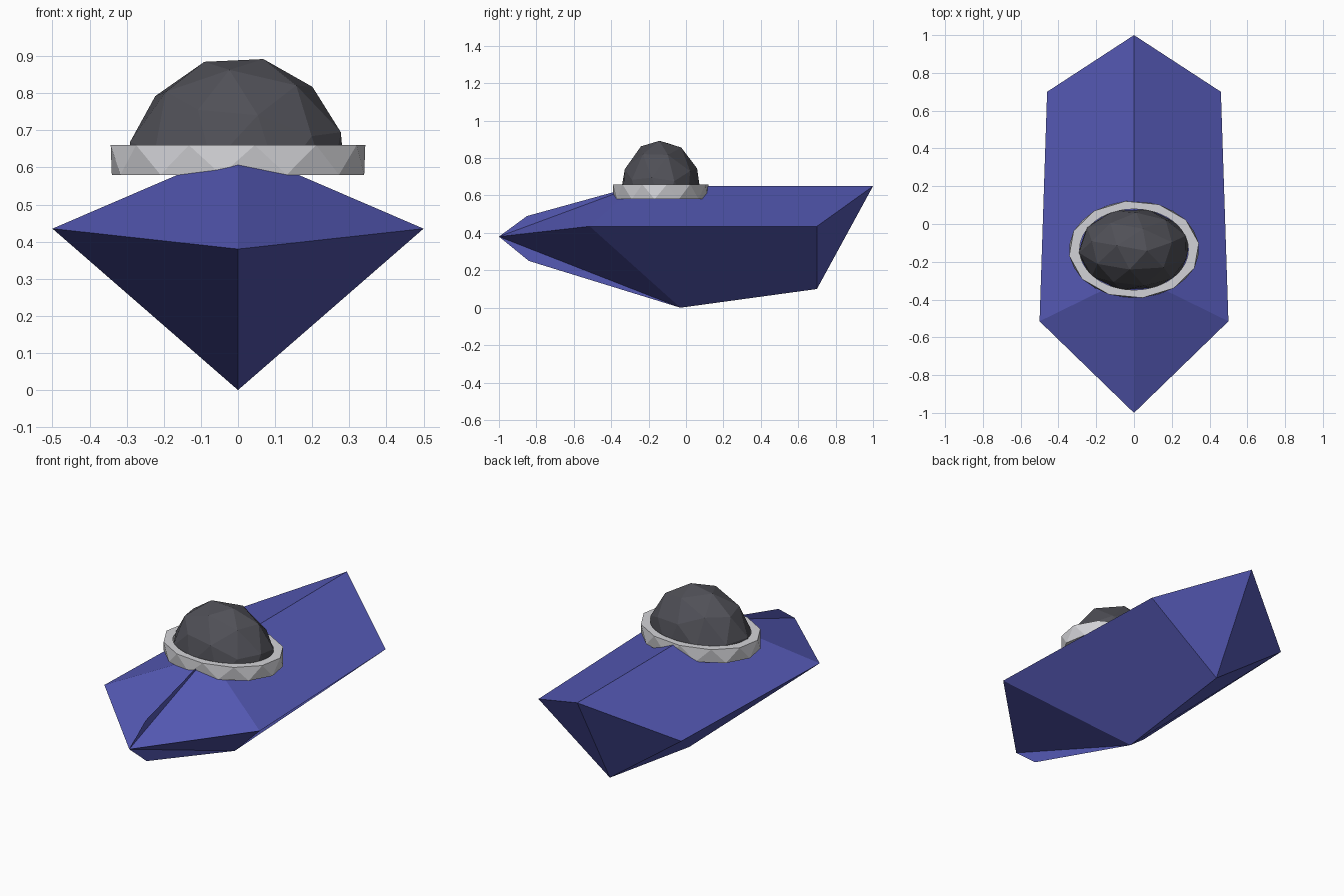
import bpy, bmesh
from math import sin, cos, pi
from mathutils import Matrix, Vector, Euler

if "Cube" in bpy.data.objects:
    bpy.data.objects.remove(bpy.data.objects["Cube"])


def material(name, rgb):
    m = bpy.data.materials.new(name)
    m.diffuse_color = (*rgb, 1)
    m.use_nodes = True
    m.node_tree.nodes["Principled BSDF"].inputs["Base Color"].default_value = m.diffuse_color
    return m


def make_object(name, bm, mat=None):
    me = bpy.data.meshes.new(name)
    bm.to_mesh(me)
    bm.free()
    ob = bpy.data.objects.new(name, me)
    bpy.context.collection.objects.link(ob)
    if mat:
        me.materials.append(mat)
    return ob


def from_faces(name, points, faces, mat):
    bm = bmesh.new()
    v = {k: bm.verts.new(p) for k, p in points.items()}
    for f in faces:
        bm.faces.new([v[k] for k in f.split()])
    return make_object(name, bm, mat)


blue = material("hull_blue", (0.09, 0.1, 0.46))
dark = material("canopy_dark", (0.08, 0.08, 0.095))
pale = material("ring_pale", (0.65, 0.65, 0.68))

# Hull: right half, mirrored across x = 0
pts = {
    "nose": (0, -1, 0.38), "peak": (0, -0.27, 0.65), "stern": (0, 1, 0.65),
    "wing": (0.5, -0.515, 0.435), "tail": (0.46, 0.7, 0.435),
    "keel": (0, -0.03, 0), "heel": (0, 0.7, 0.1),
}
hull = from_faces("hull", pts, [
    "nose wing peak", "peak wing tail stern", "nose keel wing",
    "keel heel tail wing", "heel stern tail"], blue)
mir = hull.modifiers.new("mirror", "MIRROR")
mir.use_axis = (True, False, False)

# Thin centre fins along the top and bottom of the bow
fin = {"nose": pts["nose"], "peak": pts["peak"], "keel": pts["keel"],
       "brow": (0, -0.85, 0.49), "chin": (0, -0.84, 0.25)}
from_faces("bow_fin", fin, ["nose peak brow", "nose chin keel"], blue)

# Canopy: faceted ellipsoid, cut off at the ring's underside
CY = -0.135
bm = bmesh.new()
bmesh.ops.create_icosphere(bm, subdivisions=2, radius=1)
bmesh.ops.transform(bm, verts=bm.verts, matrix=(
    Matrix.Translation((0, CY, 0.6))
    @ Matrix.Diagonal((0.3, 0.222, 0.3, 1))
    @ Euler((0.12, 0.2, 0.4)).to_matrix().to_4x4()))
bmesh.ops.bisect_plane(bm, geom=bm.verts[:] + bm.edges[:] + bm.faces[:],
                       plane_co=(0, 0, 0.58), plane_no=(0, 0, 1),
                       clear_inner=True)
make_object("canopy", bm, dark)

# Ring: zigzag triangulated outer wall, smooth inner wall
N, M = 12, 48
bm = bmesh.new()


def loop(n, rx, ry, z, shift=0.0):
    return [bm.verts.new((rx * cos(2 * pi * (i + shift) / n),
                          CY + ry * sin(2 * pi * (i + shift) / n), z))
            for i in range(n)]


def annulus(outer, inner, shift):
    k = M // N
    off = int(shift * k)
    for i in range(N):
        j = i * k + off
        arc = [inner[(j + s) % M] for s in range(k + 1)]
        bm.faces.new([outer[i], outer[(i + 1) % N]] + arc[::-1])


top = loop(N, 0.346, 0.258, 0.66, 0.25)
low = loop(N, 0.343, 0.255, 0.58, 0.75)
top_in = loop(M, 0.288, 0.214, 0.66)
low_in = loop(M, 0.288, 0.214, 0.58)
for i in range(N):
    j = (i + 1) % N
    bm.faces.new((top[i], low[i], top[j]))
    bm.faces.new((low[i], low[j], top[j]))
for i in range(M):
    j = (i + 1) % M
    bm.faces.new((top_in[i], top_in[j], low_in[j], low_in[i]))
annulus(top, top_in, 0.25)
annulus(low, low_in, 0.75)
bmesh.ops.recalc_face_normals(bm, faces=bm.faces)
make_object("canopy_ring", bm, pale)
